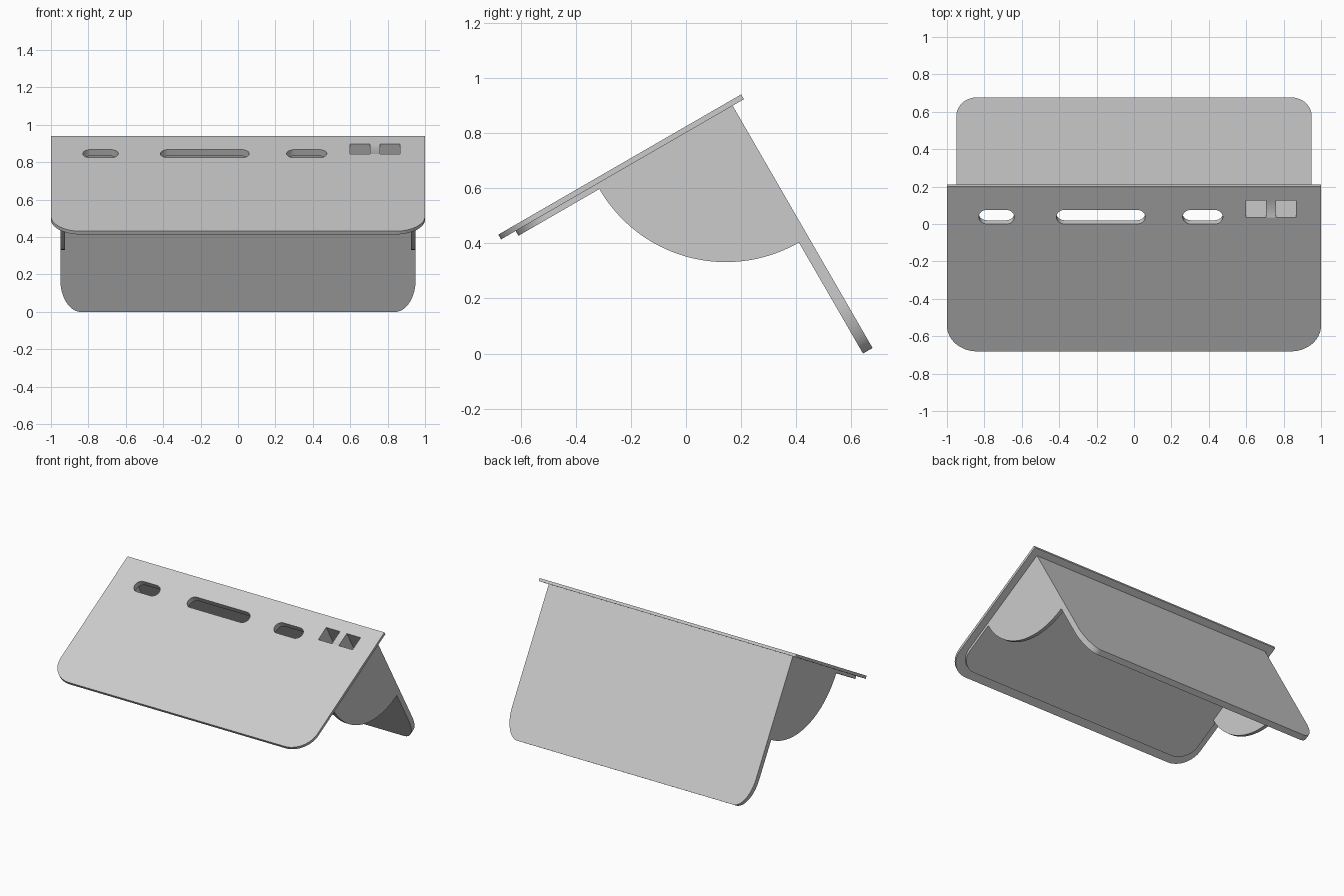
import bpy, bmesh
from math import pi, sin, cos, radians
from mathutils import Matrix, Vector

cube = bpy.data.objects.get("Cube")
if cube:
    bpy.data.objects.remove(cube, do_unlink=True)

grey = bpy.data.materials.new("light_grey")
grey.use_nodes = True
grey.diffuse_color = (0.6, 0.6, 0.6, 1)
grey.node_tree.nodes["Principled BSDF"].inputs["Base Color"].default_value = (0.6, 0.6, 0.6, 1)

# Tilted frame: ACROSS is x, DOWN runs down the slope, DEEP goes under the plate
TILT = radians(30)
ORIGIN = Vector((0, 0.2, 0.94))
ACROSS = Vector((1, 0, 0))
DOWN = Vector((0, -cos(TILT), -sin(TILT)))
DEEP = Vector((0, sin(TILT), -cos(TILT)))


def arc(cx, cy, rx, ry, start, end, steps=20):
    return [(cx + rx * cos(start + (end - start) * i / steps),
             cy + ry * sin(start + (end - start) * i / steps)) for i in range(steps + 1)]


def rect(x0, x1, y0, y1):
    return [(x0, y0), (x1, y0), (x1, y1), (x0, y1)]


def tongue(half, y0, y1, rx, ry):
    """Rectangle whose two far corners are rounded."""
    return ([(-half, y0), (half, y0)]
            + arc(half - rx, y1 - ry, rx, ry, 0, pi / 2)
            + arc(rx - half, y1 - ry, rx, ry, pi / 2, pi))


def slot(x0, x1, y0, y1):
    r, mid = (y1 - y0) / 2, (y0 + y1) / 2
    return (arc(x1 - r, mid, r, r, -pi / 2, pi / 2)
            + arc(x0 + r, mid, r, r, pi / 2, 3 * pi / 2))


def panel(name, outlines, a, b, near, far):
    """Flat sheet in the plane of a and b; outlines after the first are holes."""
    curve = bpy.data.curves.new(name + "_outline", "CURVE")
    curve.dimensions = "2D"
    curve.fill_mode = "BOTH"
    curve.extrude = abs(far - near) / 2
    for points in outlines:
        line = curve.splines.new("POLY")
        line.points.add(len(points) - 1)
        for p, (u, v) in zip(line.points, points):
            p.co = (u, v, 0, 1)
        line.use_cyclic_u = True
    helper = bpy.data.objects.new(name + "_outline", curve)
    bpy.context.collection.objects.link(helper)
    graph = bpy.context.evaluated_depsgraph_get()
    mesh = bpy.data.meshes.new_from_object(helper.evaluated_get(graph))
    bpy.data.objects.remove(helper, do_unlink=True)
    bpy.data.curves.remove(curve)

    n = a.cross(b)
    place = Matrix((a, b, n)).transposed().to_4x4()
    place.translation = ORIGIN + n * (near + far) / 2
    bm = bmesh.new()
    bm.from_mesh(mesh)
    bmesh.ops.remove_doubles(bm, verts=bm.verts, dist=0.0001)
    bm.transform(place)
    bmesh.ops.recalc_face_normals(bm, faces=bm.faces)
    bm.to_mesh(mesh)
    bm.free()
    mesh.materials.clear()
    mesh.materials.append(grey)
    obj = bpy.data.objects.new(name, mesh)
    bpy.context.collection.objects.link(obj)
    bpy.ops.object.select_all(action="DESELECT")
    obj.select_set(True)
    bpy.context.view_layer.objects.active = obj
    bpy.ops.object.shade_smooth_by_angle(angle=radians(30))
    return obj


# Openings shared by both layers of the sloping top
ports = [rect(x, x + 0.107, 0.087, 0.19) for x in (0.6, 0.76)]
slots = [slot(x0, x1, 0.144, 0.231)
         for x0, x1 in ((-0.83, -0.64), (-0.415, 0.06), (0.26, 0.475))]
openings = slots + ports

# Sloping top and its smaller backing layer
panel("top_plate", [tongue(1, 0, 1.017, 0.16, 0.16)] + openings, ACROSS, DOWN, 0, 0.02)
panel("backing_plate", [tongue(0.95, 0.047, 0.956, 0.13, 0.13)] + openings,
      ACROSS, DOWN, 0.02, 0.04)

# Rear support leg, square to the top
panel("rear_leg", [tongue(0.95, 0.04, 1.035, 0.11, 0.2)], ACROSS, DEEP, -0.047, -0.087)

# Quarter-round side gussets
gusset = [(0.087, 0.04)] + arc(0.087, 0.04, 0.53, 0.53, 0, pi / 2, 40)
for side, x0, x1 in (("left", 0.925, 0.95), ("right", -0.95, -0.925)):
    panel(side + "_gusset", [gusset], DOWN, DEEP, x0, x1)

# Deep square sockets behind the two ports
panel("socket_block", [rect(0.58, 0.887, 0.07, 0.21)] + ports, ACROSS, DOWN, 0.04, 0.24)
